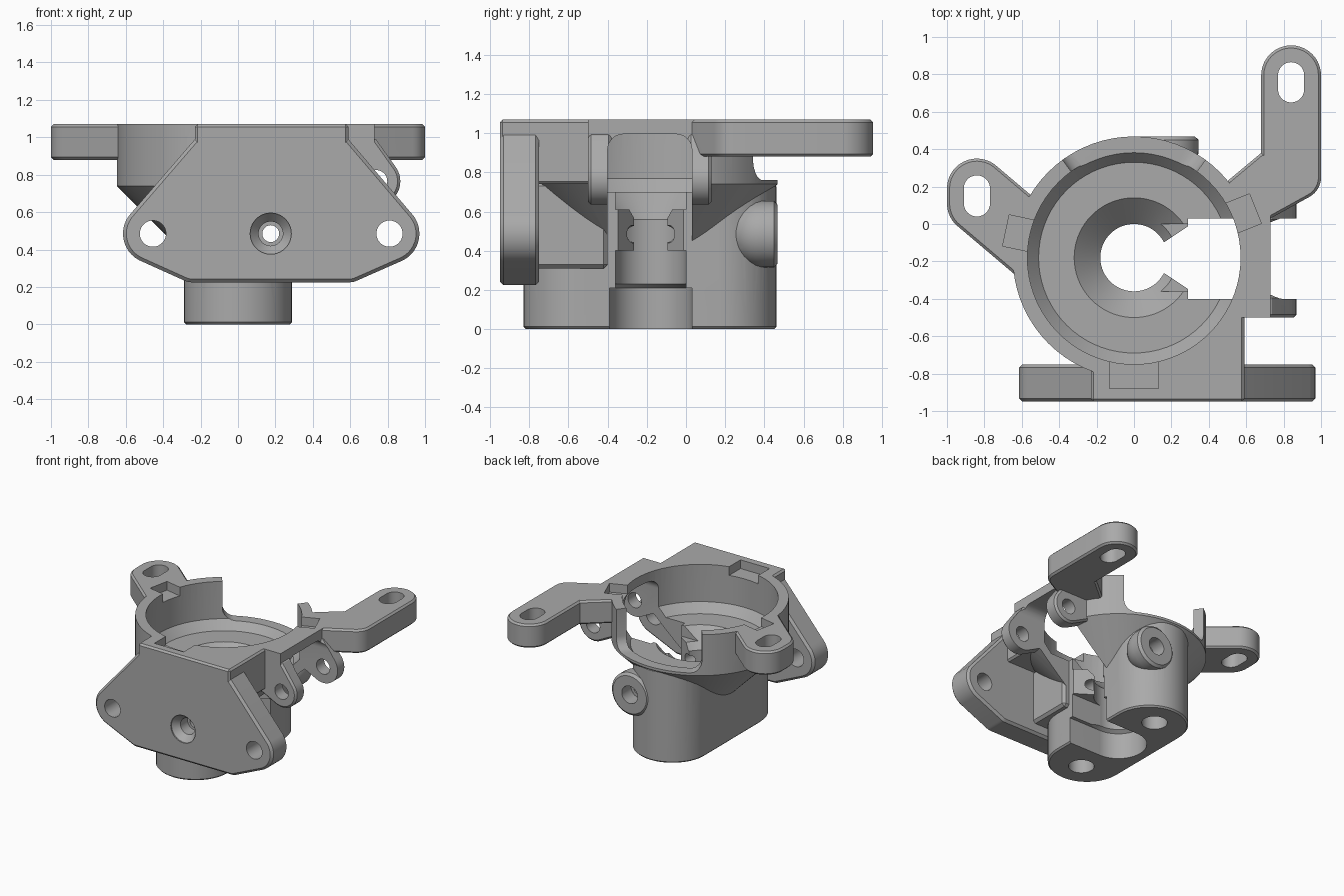
import bpy, bmesh, math
from mathutils import Matrix, Vector
from mathutils.geometry import convex_hull_2d

cube = bpy.data.objects.get("Cube")
if cube:
    bpy.data.objects.remove(cube, do_unlink=True)

# Maps a flat outline (a, b) and a height c along the chosen axis to space
ORDER = {"z": lambda a, b, c: (a, b, c),
         "y": lambda a, b, c: (a, c, b),
         "x": lambda a, b, c: (c, a, b)}

grey = bpy.data.materials.new("plain_grey")
grey.use_nodes = True
grey.diffuse_color = (0.4, 0.4, 0.4, 1)
grey.node_tree.nodes["Principled BSDF"].inputs["Base Color"].default_value = grey.diffuse_color


def activate(obj):
    bpy.ops.object.select_all(action="DESELECT")
    obj.select_set(True)
    bpy.context.view_layer.objects.active = obj


def finish(name, bm, bevel, segments=1):
    bmesh.ops.recalc_face_normals(bm, faces=bm.faces)
    mesh = bpy.data.meshes.new(name)
    bm.to_mesh(mesh)
    bm.free()
    mesh.materials.append(grey)
    obj = bpy.data.objects.new(name, mesh)
    bpy.context.collection.objects.link(obj)
    if bevel:
        modifier = obj.modifiers.new("edge", "BEVEL")
        modifier.width, modifier.segments = bevel, segments
        modifier.limit_method, modifier.angle_limit = "ANGLE", math.radians(50)
        activate(obj)
        bpy.ops.object.modifier_apply(modifier=modifier.name)
    return obj


def hull(name, circles, low, high, axis="z", bevel=0, segments=1):
    """Prism around the outer tangents of circles (a, b, radius)."""
    points = []
    for a, b, radius in circles:
        count = 40 if radius else 1
        for i in range(count):
            angle = math.tau * i / count
            points.append(Vector((a + radius * math.cos(angle), b + radius * math.sin(angle))))
    outline = [points[i] for i in convex_hull_2d(points)]
    bm = bmesh.new()
    bottom, top = [[bm.verts.new(ORDER[axis](p.x, p.y, h)) for p in outline]
                   for h in (low, high)]
    bm.faces.new(bottom)
    bm.faces.new(top)
    for i in range(len(outline)):
        bm.faces.new((bottom[i - 1], bottom[i], top[i], top[i - 1]))
    return finish(name, bm, bevel, segments)


def box(name, xs, ys, low, high, bevel=0):
    return hull(name, [(x, y, 0) for x in xs for y in ys], low, high, bevel=bevel)


def lathe(name, profile, axis, centre, steps=72):
    """Turn a (radius, height) profile that starts and ends on its axis."""
    bm = bmesh.new()
    verts = [bm.verts.new((r, 0, h)) for r, h in profile]
    edges = [bm.edges.new(pair) for pair in zip(verts, verts[1:])]
    bmesh.ops.spin(bm, geom=verts + edges, axis=(0, 0, 1), cent=(0, 0, 0),
                   angle=math.tau, steps=steps, use_duplicate=False)
    bmesh.ops.remove_doubles(bm, verts=bm.verts, dist=0.0005)
    for v in bm.verts:
        v.co = ORDER[axis](v.co.x + centre[0], v.co.y + centre[1], v.co.z)
    return finish(name, bm, 0)


def rod(name, radius, low, high, axis, centre):
    return hull(name, [(*centre, radius)], low, high, axis)


def combine(other, operation):
    modifier = bracket.modifiers.new("combine", "BOOLEAN")
    modifier.operation, modifier.object, modifier.solver = operation, other, "MANIFOLD"
    activate(bracket)
    bpy.ops.object.modifier_apply(modifier=modifier.name)
    bpy.data.objects.remove(other, do_unlink=True)


def add(shape, *args, **options):
    combine(shape(*args, **options), "UNION")


def cut(shape, *args, **options):
    combine(shape(*args, **options), "DIFFERENCE")


def circles(centres, radius):
    return [(a, b, radius) for a, b in centres]


# Shared heights and centres
TOP, ARM_BASE, RING_BASE = 1.07, 0.88, 0.74
RING, RING_RADIUS, BORE_RADIUS = (0, -0.18), 0.648, 0.57
BODY_RADIUS, LOBE, SLOT = 0.29, 0.16, 0.07
SCREW, HINGE = (0.175, 0.485), (0.738, 0.765)
EARS = [(-0.455, 0.485), (0.81, 0.485)]
LEFT_EYE = [(-0.84, 0.19), (-0.84, 0.11)]
RIGHT_EYE = [(0.84, 0.795), (0.84, 0.72)]
ELBOW = (0.88, 0.25, 0.12)

# Ring with its conical underside, on the rounded clamp body
bracket = lathe("mount_bracket", [(0, RING_BASE - RING_RADIUS), (RING_RADIUS, RING_BASE),
                                  (RING_RADIUS, TOP), (0, TOP)], "z", RING)
add(hull, "clamp_body", circles([(0, 0.172), (0, -0.54)], BODY_RADIUS), 0, RING_BASE, bevel=0.012)

# Front plate with two ears
plate = circles(EARS, LOBE)
plate += circles([(-0.23, 0.99), (0.59, 0.99)], 0)
plate += circles([(-0.25, 0.305), (0.6, 0.305)], 0.08)
add(hull, "front_plate", plate, -0.95, -0.75, "y", bevel=0.018)

# Blocks linking the plate, ring and hinge
add(box, "bridge_block", (-0.23, 0.59), (-0.95, -0.2), RING_BASE, TOP, bevel=0.014)
add(box, "hinge_block", (0.3, 0.73), (-0.5, 0.1), RING_BASE, TOP)
add(box, "screw_web", (0, 0.34), (-0.8, -0.4), 0.31, 0.75, bevel=0.02)

# Domed boss around the rear end of the clamp screw
dome = [(0.17 * math.sin(t * math.pi / 16), 0.39 - 0.17 * math.cos(t * math.pi / 16))
        for t in range(9)]
add(lathe, "screw_boss", dome + [(0.17, 0.45), (0.15, 0.468), (0, 0.468)], "y", SCREW, steps=40)

# Side arms
left = circles(LEFT_EYE + [(-0.45, -0.14), (-0.45, -0.22)], LOBE)
add(hull, "left_arm", left, ARM_BASE, TOP, bevel=0.014)
right = circles([RIGHT_EYE[0], (0.84, 0.33)], LOBE) + [ELBOW]
add(hull, "right_arm", right, ARM_BASE, TOP, bevel=0.014)
root = circles([(0.68, 0.38), (0.5, 0.23), (0.45, 0), (0.73, 0.03)], 0) + [ELBOW]
add(hull, "right_arm_root", root, ARM_BASE, TOP, bevel=0.014)

# Hinge lugs either side of the window
lug = [(*HINGE, 0.13)] + circles([(0.73, 1), (0.5, 1), (0.5, RING_BASE)], 0)
for y in (-0.5, 0.01):
    add(hull, "hinge_lug", lug, y, y + 0.12, "y", bevel=0.015)

# Stepped bore and side window
cut(lathe, "bore", [(0, -0.1), (0.21, -0.1), (0.21, 0.21), (0.18, 0.23), (0.18, 0.56),
                    (0.32, 0.7), (0.51, 0.7), (BORE_RADIUS, 0.77), (BORE_RADIUS, 2), (0, 2)],
    "z", RING)
window = circles([(-0.4, -0.1), (0.03, -0.1)], 0) + circles([(-0.32, 0.915), (-0.05, 0.915)], 0.08)
cut(hull, "side_window", window, BODY_RADIUS, 1, "x")

# Clamp slot, narrowed by flared jaws at screw height
cut(box, "foot_slot", (0, 0.5), (-0.39, 0.03), -0.1, 0.21)
for low, high in ((0.1, 0.4), (0.61, 0.8)):
    cut(box, "clamp_slot", (0.02, 0.5), (-0.36, 0), low, high)
throat = [(x, RING[1] + side * half, 0) for side in (-1, 1)
          for x, half in ((0.05, 0.085), (0.17, 0.085))]
cut(hull, "jaw_gap", throat, 0.35, 0.65)
flare = [(x, RING[1] + side * half, 0) for side in (-1, 1)
         for x, half in ((0.165, 0.085), (0.3, 0.175))]
cut(hull, "jaw_flare", flare, 0.35, 0.65)

# Countersunk clamp screw, hinge pin, plate and foot holes
cut(lathe, "clamp_screw_hole", [(0, -1), (0.11, -1), (0.11, -0.94), (0.065, -0.89),
                                (0.065, -0.8), (0.045, -0.8), (0.045, 0.35),
                                (0.07, 0.35), (0.07, 1), (0, 1)], "y", SCREW, steps=40)
cut(rod, "hinge_pin_hole", 0.06, -0.6, 0.3, "y", HINGE)
for ear in EARS:
    cut(rod, "ear_hole", SLOT, -1, -0.7, "y", ear)
for y in (0.235, -0.605):
    cut(rod, "foot_hole", 0.095, -0.1, 0.2, "z", (0, y))
for eye in (LEFT_EYE, RIGHT_EYE):
    cut(hull, "arm_slot", circles(eye, SLOT), 0.8, 2)

# Lowered rear rim with rounded lower corners
cut(hull, "rear_gap", circles([RING, (-0.65, 0.71), (0.65, 0.71)], 0), 0.76, 2,
    bevel=0.09, segments=5)

# Locking notches around the rim
for angle, half in ((-90, 0.13), (22, 0.085), (168, 0.085)):
    notch = box("rim_notch", (0.5, 0.7), (-half, half), TOP - 0.07, 2)
    notch.data.transform(Matrix.Translation((*RING, 0))
                         @ Matrix.Rotation(math.radians(angle), 4, "Z"))
    combine(notch, "DIFFERENCE")

activate(bracket)
bpy.ops.object.shade_smooth_by_angle(angle=math.radians(25))
